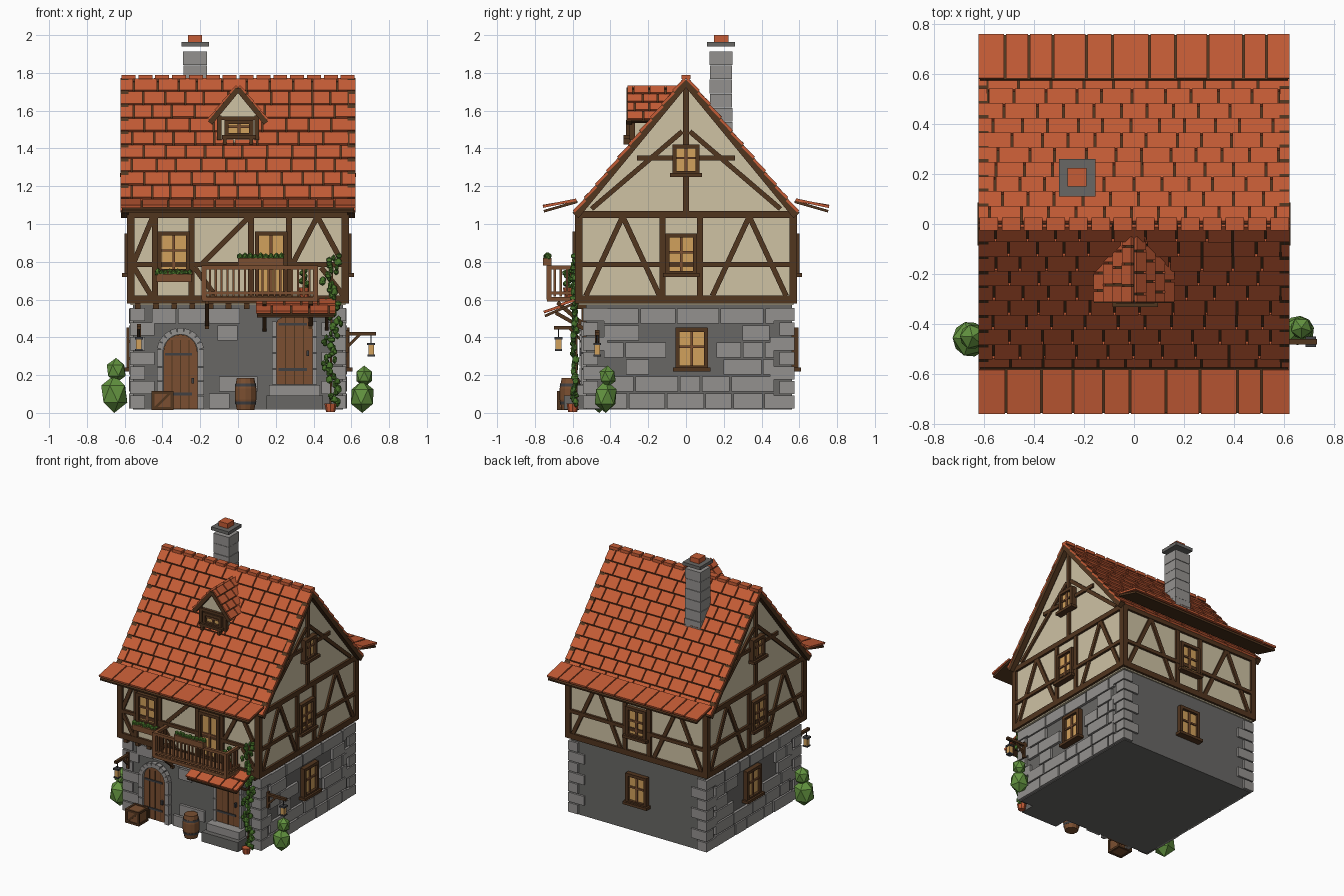
import bpy, bmesh, math, random
from mathutils import Matrix, Vector

if "Cube" in bpy.data.objects:
    bpy.data.objects.remove(bpy.data.objects["Cube"])

random.seed(4)
uni = random.uniform
I = Matrix.Identity(4)


def T(x, y, z): return Matrix.Translation((x, y, z))
def R(a, axis): return Matrix.Rotation(a, 4, axis)


def material(name, rgb):
    m = bpy.data.materials.new(name)
    m.diffuse_color = [((c + .055) / 1.055) ** 2.4 for c in rgb] + [1]
    m.use_nodes = True
    m.node_tree.nodes["Principled BSDF"].inputs["Base Color"].default_value = m.diffuse_color
    return m


PLASTER = material("cream plaster", (.81, .76, .64))
TIMBER = material("dark timber", (.32, .21, .12))
WOOD = material("brown wood", (.48, .31, .19))
STONE = material("light stone", (.58, .57, .56))
WALL = material("dark stone", (.41, .405, .395))
TILE = material("red tile", (.77, .36, .21))
GLASS = material("amber glass", (.82, .63, .36))
LEAF = material("shrub green", (.39, .58, .25))
IVY = material("ivy green", (.29, .47, .17))
IRON = material("dark iron", (.25, .25, .26))


class Part:
    """Collects simple solids into one object."""
    all = []

    def __init__(self, name, mat):
        self.name, self.mat, self.bm = name, mat, bmesh.new()
        Part.all.append(self)

    def box(self, c, s, M=I, rot=I):
        bmesh.ops.create_cube(self.bm, size=1, matrix=M @ T(*c) @ rot @ Matrix.Diagonal((*s, 1)))

    def bar(self, p, q, w, d, M=I):  # beam in the local xz plane
        dx, dz = q[0] - p[0], q[2] - p[2]
        mid = [(a + b) / 2 for a, b in zip(p, q)]
        self.box(mid, (math.hypot(dx, dz), d, w), M, R(-math.atan2(dz, dx), 'Y'))

    def prism(self, pts, y0, y1, M=I):  # xz profile pushed along y
        a, b = [[self.bm.verts.new(M @ Vector((x, y, z))) for x, z in pts] for y in (y0, y1)]
        n = len(pts)
        self.bm.faces.new(a)
        self.bm.faces.new(b[::-1])
        for i in range(n):
            self.bm.faces.new((a[i], b[i], b[(i + 1) % n], a[(i + 1) % n]))

    def lathe(self, prof, loc, seg=12):
        for (r0, z0), (r1, z1) in zip(prof, prof[1:]):
            bmesh.ops.create_cone(self.bm, cap_ends=True, segments=seg, radius1=r0, radius2=r1,
                                  depth=z1 - z0, matrix=T(loc[0], loc[1], loc[2] + (z0 + z1) / 2))

    def blob(self, c, s, sub=1):
        bmesh.ops.create_icosphere(self.bm, subdivisions=sub, radius=1,
                                   matrix=T(*c) @ R(uni(0, 3), 'Z') @ Matrix.Diagonal((*s, 1)))

    def finish(self):
        bmesh.ops.recalc_face_normals(self.bm, faces=self.bm.faces)
        me = bpy.data.meshes.new(self.name)
        self.bm.to_mesh(me)
        self.bm.free()
        me.materials.append(self.mat)
        bpy.context.collection.objects.link(bpy.data.objects.new(self.name, me))


frame = Part("timber_frame", TIMBER)
glass = Part("window_glass", GLASS)
muntin = Part("window_bars", WOOD)
blocks = Part("stone_blocks", STONE)
roof = Part("roof_tiles", TILE)
under = Part("roof_boards", TIMBER)
plaster = Part("plaster_walls", PLASTER)
base = Part("ground_floor_wall", WALL)
FRONT, RIGHT, BACK, LEFT = [R(k * math.pi / 2, 'Z') for k in range(4)]
D = .57  # upper wall distance


def window(M, u, z0, z1, w, o, sill=True):
    h, z = z1 - z0, (z0 + z1) / 2
    glass.box((u, -o, z), (w, .02, h), M)
    for s in (-1, 1):
        frame.box((u + s * (w / 2 - .01), -o - .01, z), (.022, .04, h), M)
        frame.box((u, -o - .01, z + s * (h / 2 - .01)), (w, .04, .022), M)
    muntin.box((u, -o - .01, z), (.014, .02, h), M)
    muntin.box((u, -o - .01, z + .01), (w, .02, .012), M)
    if sill:
        frame.box((u, -o - .02, z0), (w + .03, .05, .02), M)


def tiles(M, width, length, rows, tw, jit=.02):
    h = length / rows
    under.box((0, length / 2, -.008), (width - .02, length, .014), M)
    for r in range(rows):
        x = -width / 2
        first = tw * (.5 if r % 2 else 1)
        while x < width / 2 - .01:
            w = min(first + uni(-jit, jit), width / 2 - x)
            if width / 2 - x - w < .03:
                w = width / 2 - x
            roof.box((x + w / 2, (r + .5) * h, .01), (w - .008, h - .005, .014), M, R(-.09 + uni(-.02, .02), 'X'))
            x += w
            first = tw


# Ground floor and stonework
base.box((0, .015, .3), (1.11, 1.09, .566))


def masonry(M, u0, u1, o, skip, gaps):
    for r in range(6):
        u = u0
        while u < u1 - .05:
            w = min(uni(.11, .24), u1 - u)
            c, z = u + w / 2, .062 + r * .09
            if uni(0, 1) > skip and not any(u < b and u + w > a and zb > z - .04 and z + .04 > za for a, b, za, zb in gaps):
                blocks.box((c, -o, z), (w - .01, .036 + uni(0, .008), .08), M)
            u += w


masonry(FRONT, -.46, .46, .53, .4, [(-.45, -.16, 0, .47), (.15, .44, 0, .55)])
masonry(RIGHT, -.44, .47, .555, .1, [(-.08, .14, .2, .47)])
masonry(LEFT, -.47, .44, .555, .1, [(-.14, .08, .2, .47)])
for sx in (-1, 1):
    for y, sy in ((-.53, -1), (.56, 1)):
        for r in range(7):
            a, b = (.13, .08) if r % 2 else (.08, .13)
            blocks.box((sx * (.573 - a / 2), y + sy * (.015 - b / 2), .058 + r * .077), (a, b, .069))
window(RIGHT, .03, .23, .45, .17, .56)
window(LEFT, -.03, .23, .45, .17, .56)
window(BACK, 0, .23, .45, .17, .565)

# Upper floor, gable and timber framing
plaster.box((0, 0, .82), (1.14, 1.14, .5))
plaster.prism([(-.57, 1.05), (.57, 1.05), (0, 1.745)], -.57, .57, RIGHT)
for M in (FRONT, RIGHT, BACK, LEFT):
    for z, w in ((.6, .042), (.785, .026), (1.05, .036)):
        frame.box((0, -D, z), (1.17, .034, w), M)
    frame.box((.568, -.568, .825), (.04, .04, .49), M)
    if M is FRONT:
        posts = (-.44, -.245, .07, .27)
        braces = [(-.55, .8, -.45, 1.04), (-.46, .62, -.55, .77), (-.19, .79, .06, 1.04), (-.23, .77, -.12, .62),
                  (.29, .79, .42, 1.04), (.42, 1.04, .55, .8), (.44, .77, .56, .62)]
    else:
        c = {1: -.025, 2: 0, 3: .025}[[FRONT, RIGHT, BACK, LEFT].index(M)]
        posts = (c - .1, c + .1)
        braces = [(s * .335, 1.04, s * e, .62) for s in (-1, 1) for e in (.53, .14)]
        window(M, c, .73, .95, .165, D)
    for u in posts:
        frame.box((u, -D, .825), (.032, .03, .44), M)
    for a, b, c2, d in braces:
        frame.bar((a, -D, b), (c2, -D, d), .028, .028, M)
window(FRONT, -.34, .74, .96, .17, D)
window(FRONT, .175, .62, .96, .17, D, False)
for M in (RIGHT, LEFT):
    frame.box((0, -D, 1.4), (.03, .032, .68), M)
    frame.box((0, -D, 1.35), (.52, .03, .026), M)
    window(M, 0, 1.26, 1.42, .14, D + .01)
    for s in (-1, 1):
        frame.bar((s * .5, -D, 1.08), (s * .02, -D, 1.49), .026, .028, M)
        frame.bar((s * .585, -.6, 1.045), (0, -.6, 1.755), .042, .04, M)  # bargeboard
for i in range(12):  # joist ends
    frame.box((-.53 + i * .096, -.55, .565), (.03, .05, .03))

# Main roof with flared eaves
pitch = math.atan2(.71, .585)
for M in (FRONT, BACK):
    tiles(M @ T(0, -.585, 1.055) @ R(pitch, 'X'), 1.25, .92, 10, .115)
    tiles(M @ T(0, -.755, 1.075) @ R(.28, 'X'), 1.25, .185, 1, .12, .03)
for i in range(14):
    roof.box((-.58 + i * .0893, 0, 1.778), (.074, .05, .022))

# Dormer
plaster.prism([(-.1, 1.43), (.1, 1.43), (.1, 1.58), (0, 1.705), (-.1, 1.58)], -.285, -.06)
window(FRONT, .005, 1.46, 1.55, .15, .287)
frame.box((0, -.29, 1.56), (.22, .03, .02))
for s in (-1, 1):
    frame.box((s * .1, -.285, 1.51), (.024, .03, .13))
    frame.bar((s * .148, -.3, 1.535), (0, -.3, 1.715), .028, .03)
    tiles(T(0, -.18, 0) @ R(s * math.pi / 2, 'Z') @ T(0, -.148, 1.545) @ R(math.atan2(.18, .148), 'X'), .27, .235, 4, .075, .015)
    frame.box((s * .07, -.31, 1.435), (.02, .04, .03))

# Chimney
chimney = Part("chimney_stack", STONE)
for i in range(7):
    w = .132 - i * .001 + uni(-.004, .004)
    chimney.box((-.227, .185, 1.43 + i * .0745), (w, w - .008, .072))
cap = Part("chimney_cap", WALL)
cap.box((-.227, .185, 1.952), (.145, .15, .024))
roof.box((-.227, .187, 1.98), (.075, .075, .04))

# Doors
doors = Part("doors", WOOD)
iron = Part("ironwork", IRON)


def door(u, z0, w, spring, rise, o):
    arc = [math.pi * i / 10 for i in range(11)]
    doors.prism([(u - w / 2, z0), (u + w / 2, z0)] +
                [(u + w / 2 * math.cos(a), spring + rise * math.sin(a)) for a in arc], -o, -.5)
    for k in (-1, 0, 1):
        frame.box((u + k * w / 4, -o, (z0 + spring + rise * .7) / 2), (.005, .006, spring + rise * .7 - z0))
    for z in (z0 + .08, spring - .01):
        iron.box((u - .01, -o - .002, z), (w * .8, .008, .014))
    iron.box((u + w * .36, -o - .008, (z0 + spring) / 2), (.014, .02, .03))


door(-.305, .02, .18, .32, .095, .545)
door(.3, .15, .19, .48, .035, .545)
for i in range(11):  # arch stones
    a = math.pi * i / 10
    blocks.box((-.305 + .108 * math.cos(a), -.54, .32 + .112 * math.sin(a)), (.034, .05, .033), I, R(-a, 'Y'))
for s in (-1, 1):
    for k in range(4):
        blocks.box((-.305 + s * .108, -.54, .055 + k * .075), (.034, .05, .07))
        blocks.box((.3 + s * .107, -.535, .19 + k * .085), (.024, .04, .08))
blocks.box((.3, -.565, .12), (.27, .09, .055))
base.box((.3, -.58, .055), (.3, .13, .072))

# Awning over the side door
tiles(T(.305, -.75, .52) @ R(.41, 'X'), .43, .195, 2, .085)
for x in (.14, .47):
    frame.bar((-.53, -x, .44), (-.69, -x, .53), .02, .02, RIGHT)

# Balcony
balcony = Part("balcony", WOOD)
balcony.box((.115, -.65, .602), (.61, .17, .024))
for z, w in ((.77, .02), (.635, .014)):
    balcony.box((.115, -.725, z), (.61, .022, w))
    for x in (-.18, .41):
        balcony.box((x, -.65, z), (.022, .15, w))
for i in range(20):
    balcony.box((-.18 + i * .59 / 19, -.725, .695), (.011, .011, .16))
for x in (-.18, .41):
    balcony.box((x, -.725, .69), (.026, .026, .18))
    for i in range(4):
        balcony.box((x, -.695 + i * .032, .695), (.011, .011, .16))
for x in (-.165, .14, .385):
    frame.bar((-.535, -x, .46), (-.68, -x, .585), .022, .022, RIGHT)
    frame.box((x, -.54, .515), (.022, .024, .14))

# Flower boxes and balcony plant
plants = Part("flower_box_plants", IVY)
for x, y, z, w in ((-.34, -.61, .715, .19), (.12, -.735, .8, .24)):
    balcony.box((x, y, z), (w, .045, .042))
    for i in range(9):
        plants.blob((x + (i / 8 - .5) * (w - .02), y + uni(-.01, .01), z + .028), (.016, .018, uni(.014, .026)))
pots = Part("clay_pots", TILE)
pots.lathe([(.022, 0), (.032, .05)], (.35, -.62, .614), 8)
pots.lathe([(.024, 0), (.032, .045)], (.49, -.6, .005), 8)
for i in range(7):
    plants.blob((.35 + uni(-.02, .02), -.62 + uni(-.02, .02), .67 + i * .014), (.018, .018, .018))

# Climbing ivy
ivy = Part("climbing_ivy", IVY)
frame.bar((.49, -.58, .04), (.5, -.58, .8), .01, .01)
for i in range(75):
    t = i / 74
    ivy.blob((.495 + .02 * math.sin(t * 14) + uni(-.035, .035), -.587 + uni(-.012, .008), .05 + t * .78),
             (uni(.014, .025), .012, uni(.014, .024)))

# Shrubs
shrubs = Part("shrubs", LEAF)
for x, y, k in ((-.655, -.46, 1), (.658, -.425, .86)):
    shrubs.blob((x, y, .1 * k), (.076 * k, .08 * k, .1 * k))
    shrubs.blob((x + .01, y + .01, .225 * k), (.056 * k, .055 * k, .066 * k))

# Barrel and crate
barrel = Part("barrel", WOOD)
barrel.lathe([(.046, 0), (.057, .055), (.057, .115), (.046, .17)], (.04, -.612, .015))
iron.lathe([(.054, .03), (.057, .045)], (.04, -.612, .015))
iron.lathe([(.057, .125), (.054, .14)], (.04, -.612, .015))
crate = Part("crate", WOOD)
crate.box((-.4, -.625, .065), (.104, .104, .094))
for a in (-1, 1):
    for b in (-1, 1):
        frame.box((-.4 + a * .05, -.625 + b * .05, .065), (.016, .016, .1))
        frame.box((-.4, -.625 + a * .05, .065 + b * .043), (.11, .016, .016))
        frame.box((-.4 + a * .05, -.625, .065 + b * .043), (.016, .11, .016))
frame.bar((-.44, -.678, .025), (-.36, -.678, .105), .014, .008)

# Wall lanterns on bracket arms
for M, u, o, z in ((FRONT, -.525, .53, .45), (RIGHT, -.47, .56, .42)):
    frame.box((u, -o - .085, z), (.022, .17, .018), M)
    frame.box((u, -o - .018, z - .04), (.022, .02, .12), M)
    frame.bar((-o - .01, -u, z - .08), (-o - .09, -u, z), .014, .014, M @ RIGHT)
    y = -o - .145
    iron.box((u, y, z - .03), (.006, .006, .06), M)
    iron.box((u, y, z - .055), (.042, .042, .012), M)
    glass.box((u, y, z - .087), (.03, .03, .055), M)
    iron.box((u, y, z - .117), (.038, .038, .01), M)

for p in Part.all:
    p.finish()
